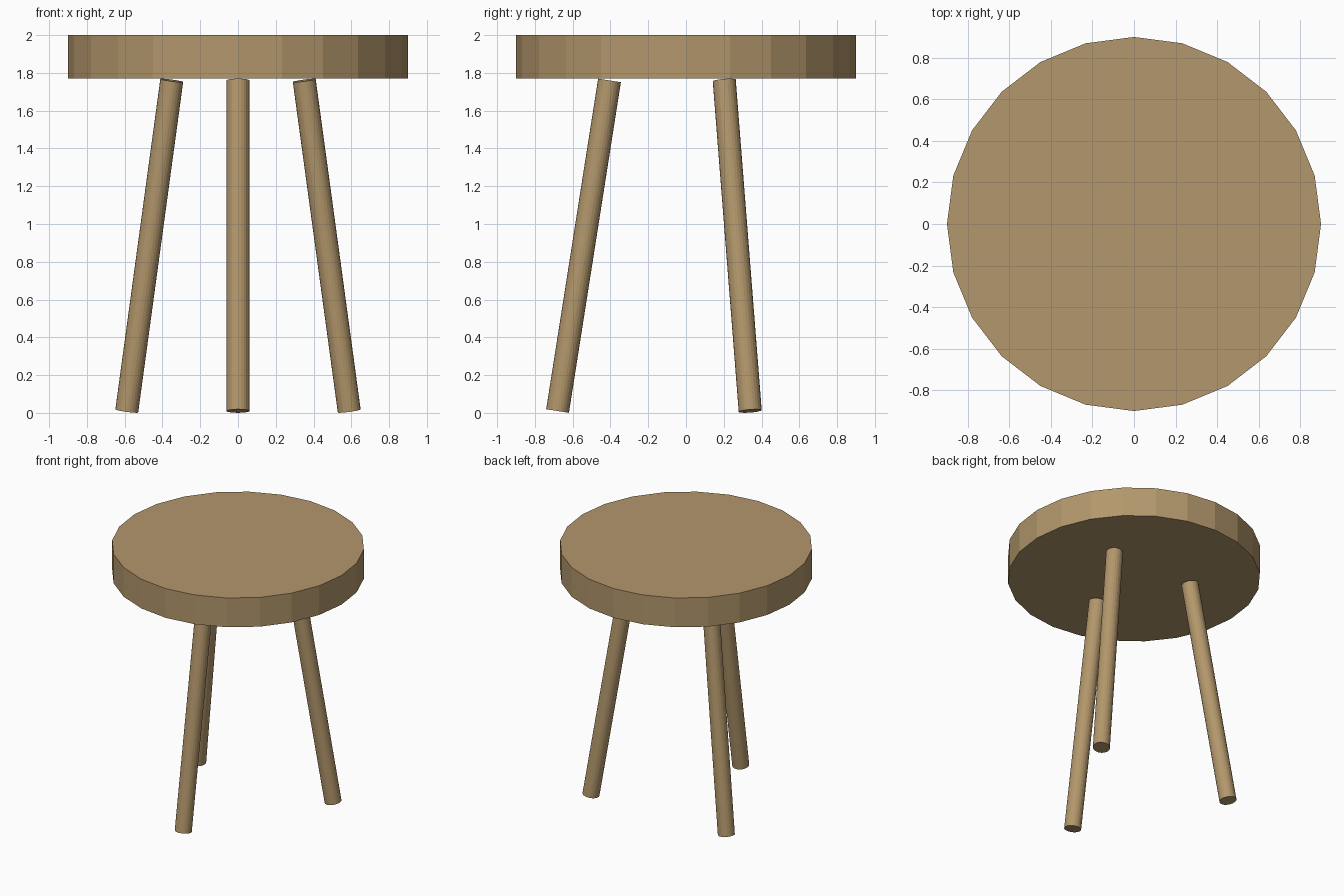
import bpy
import math
from mathutils import Vector

default = bpy.data.objects.get("Cube")
if default:
    bpy.data.objects.remove(default, do_unlink=True)

# Single wood colour
wood = bpy.data.materials.new("light_wood")
wood.use_nodes = True
colour = (0.45, 0.31, 0.15, 1)
wood.diffuse_color = colour
wood.node_tree.nodes["Principled BSDF"].inputs["Base Color"].default_value = colour

SIDES = 24
SEAT_BOTTOM = 1.77


def rod(name, start, end, radius):
    """Faceted cylinder running from start to end."""
    start, end = Vector(start), Vector(end)
    axis = end - start
    bpy.ops.mesh.primitive_cylinder_add(
        vertices=SIDES, radius=radius, depth=axis.length,
        location=(start + end) / 2,
        rotation=axis.to_track_quat('Z', 'Y').to_euler())
    obj = bpy.context.object
    obj.name = name
    obj.data.materials.append(wood)
    return obj


# Round seat
rod("seat", (0, 0, SEAT_BOTTOM), (0, 0, 2), 0.9)

# Three splayed legs, one in front and two behind
for name, degrees in (("front_leg", -90), ("back_left_leg", 30), ("back_right_leg", 150)):
    a = math.radians(degrees)
    out = Vector((math.cos(a), math.sin(a), 0))
    foot = out * 0.68 + Vector((0, 0, 0.01))
    top = out * 0.405 + Vector((0, 0, SEAT_BOTTOM - 0.01))
    rod(name, foot, top, 0.061)
